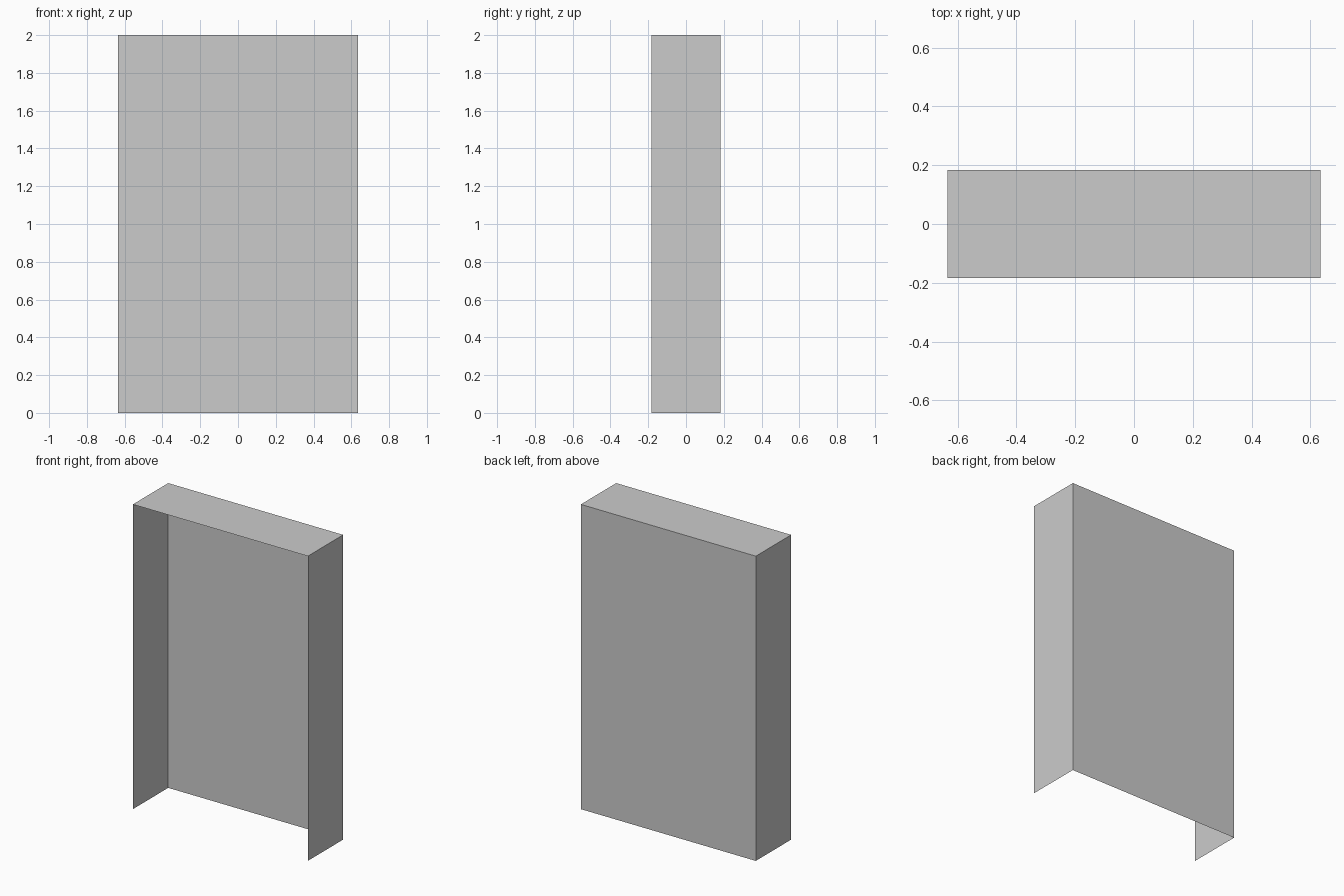
import bpy, bmesh

if "Cube" in bpy.data.objects:
    bpy.data.objects.remove(bpy.data.objects["Cube"])

W, D, H = 1.27, 0.366, 2.0

# Thin open shell: a box with its front and bottom faces removed
bm = bmesh.new()
bmesh.ops.create_cube(bm, size=1)
for v in bm.verts:
    v.co.x *= W
    v.co.y *= D
    v.co.z = (v.co.z + 0.5) * H
bm.normal_update()
open_sides = [f for f in bm.faces if f.normal.y < -0.5 or f.normal.z < -0.5]
bmesh.ops.delete(bm, geom=open_sides, context='FACES')

mesh = bpy.data.meshes.new("open_cabinet_shell")
bm.to_mesh(mesh)
bm.free()
shell = bpy.data.objects.new("open_cabinet_shell", mesh)
bpy.context.collection.objects.link(shell)
